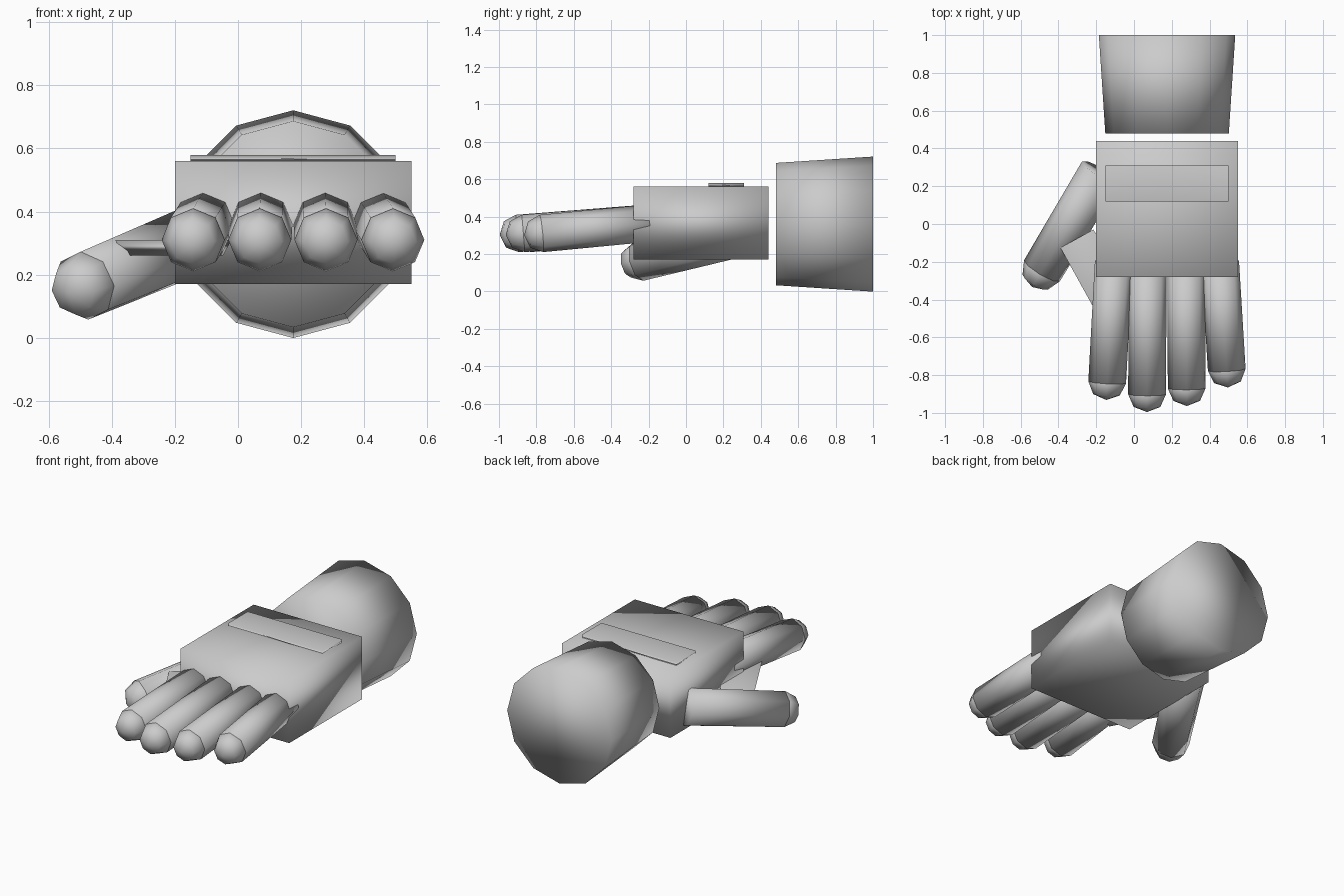
import bpy
from mathutils import Vector
from math import radians

if "Cube" in bpy.data.objects:
    bpy.data.objects.remove(bpy.data.objects["Cube"])


def finish(name):
    ob = bpy.context.object
    ob.name = name
    bpy.ops.object.shade_smooth()
    return ob


def box(name, lo, hi):
    lo, hi = Vector(lo), Vector(hi)
    bpy.ops.mesh.primitive_cube_add(size=1, location=(lo + hi) / 2)
    bpy.context.object.scale = hi - lo
    return finish(name)


def tube(name, a, b, r1, r2, sides):
    a, b = Vector(a), Vector(b)
    d = b - a
    rot = d.to_track_quat('Z', 'Y').to_euler()
    bpy.ops.mesh.primitive_cone_add(vertices=sides, radius1=r1, radius2=r2,
                                    depth=d.length, location=(a + b) / 2, rotation=rot)
    finish(name)
    return rot


def digit(name, a, b, r1, r2):
    # tapered tube with a low-poly rounded tip
    rot = tube(name, a, b, r1, r2, 8)
    bpy.ops.mesh.primitive_uv_sphere_add(segments=8, ring_count=4, radius=r2,
                                         location=b, rotation=rot)
    bpy.context.object.scale.z = 0.94
    finish(name + "_tip")


# palm block and raised strap on the back of the hand
box("palm", (-0.2, -0.28, 0.17), (0.55, 0.44, 0.56))
box("knuckle_strap", (-0.15, 0.12, 0.555), (0.5, 0.31, 0.58))

# flared wrist cuff
tube("cuff", (0.175, 0.48, 0.36), (0.175, 1.0, 0.36), 0.327, 0.361, 12)

# four fingers: base x, tip x, tip y
for i, (x0, x1, y1) in enumerate([(-0.107, -0.142, -0.838), (0.073, 0.069, -0.902),
                                  (0.276, 0.279, -0.87), (0.456, 0.491, -0.772)]):
    digit(f"finger_{i + 1}", (x0, -0.2, 0.365), (x1, y1, 0.31), 0.1, 0.1)

# thumb
digit("thumb", (-0.176, 0.273, 0.295), (-0.487, -0.247, 0.165), 0.115, 0.11)

# tapered web plate between thumb and palm
web = box("thumb_web", (-0.305, -0.4525, 0.26), (-0.105, -0.0525, 0.31))
web.rotation_euler.z = radians(29)
for v in web.data.vertices:
    if v.co.z < 0:
        v.co.x *= 0.8
        v.co.y *= 0.9
